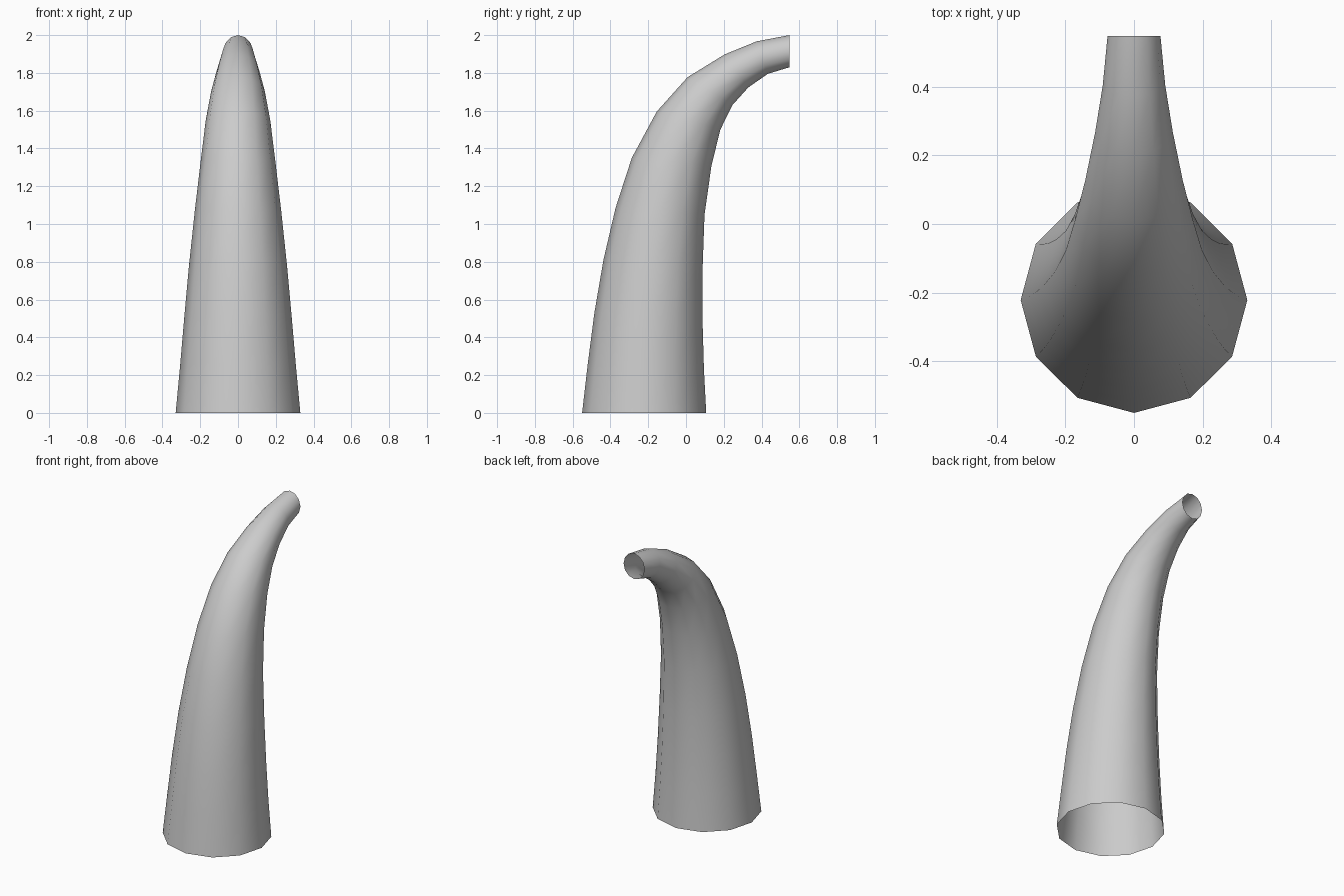
import bpy, bmesh, math

if "Cube" in bpy.data.objects:
    bpy.data.objects.remove(bpy.data.objects["Cube"])

SIDES = 12
# Each ring: front edge (y, z), back edge (y, z), half width in x
RINGS = [
    (-0.55, 0.00, 0.107, 0.00, 0.33),
    (-0.52, 0.26, 0.095, 0.23, 0.307),
    (-0.485, 0.53, 0.088, 0.47, 0.285),
    (-0.437, 0.81, 0.087, 0.74, 0.26),
    (-0.373, 1.085, 0.098, 1.05, 0.229),
    (-0.287, 1.35, 0.135, 1.31, 0.198),
    (-0.155, 1.595, 0.182, 1.50, 0.171),
    (0.008, 1.777, 0.246, 1.63, 0.142),
    (0.205, 1.898, 0.33, 1.723, 0.113),
    (0.374, 1.967, 0.433, 1.795, 0.091),
    (0.548, 2.00, 0.548, 1.83, 0.077),
]

# Curved tapering horn, open at both ends
bm = bmesh.new()
loops = []
for fy, fz, by, bz, rx in RINGS:
    cy, cz, hy, hz = (fy + by) / 2, (fz + bz) / 2, (by - fy) / 2, (bz - fz) / 2
    loop = []
    for i in range(SIDES):
        a = 2 * math.pi * i / SIDES
        loop.append(bm.verts.new((rx * math.sin(a),
                                  cy - hy * math.cos(a),
                                  cz - hz * math.cos(a))))
    loops.append(loop)
for lo, hi in zip(loops, loops[1:]):
    for i in range(SIDES):
        j = (i + 1) % SIDES
        bm.faces.new((lo[i], lo[j], hi[j], hi[i]))

mesh = bpy.data.meshes.new("horn")
bm.to_mesh(mesh)
bm.free()
horn = bpy.data.objects.new("horn", mesh)
bpy.context.collection.objects.link(horn)

# Smooth shading
for p in mesh.polygons:
    p.use_smooth = True
